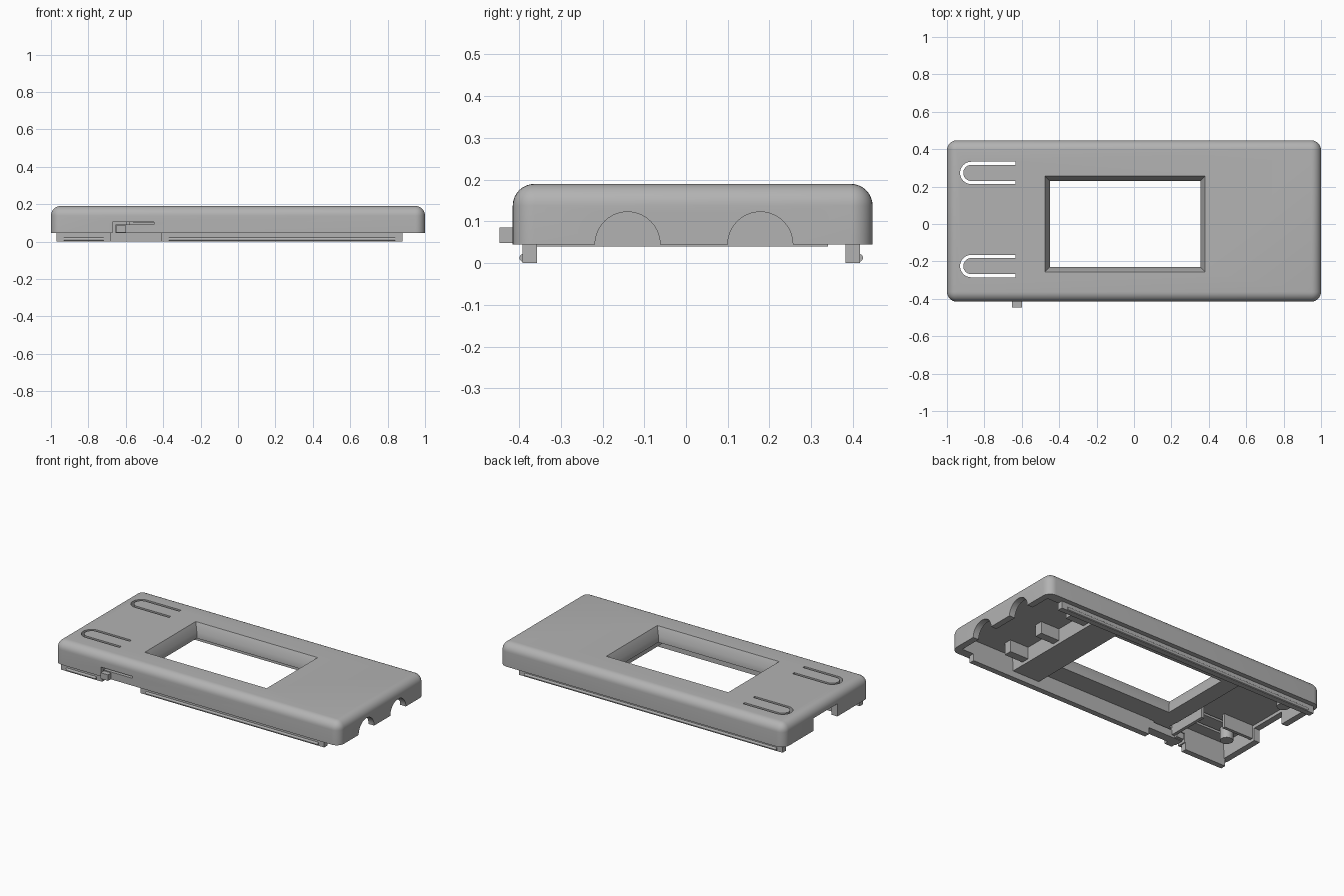
import bpy, bmesh, math
from mathutils import Vector

if "Cube" in bpy.data.objects:
    bpy.data.objects.remove(bpy.data.objects["Cube"], do_unlink=True)

grey = bpy.data.materials.new("matte grey")
grey.use_nodes = True
grey.diffuse_color = (0.45, 0.45, 0.45, 1)
grey.node_tree.nodes["Principled BSDF"].inputs["Base Color"].default_value = grey.diffuse_color


def finish(name, bm):
    bmesh.ops.recalc_face_normals(bm, faces=bm.faces)
    mesh = bpy.data.meshes.new(name)
    bm.to_mesh(mesh)
    bm.free()
    mesh.materials.append(grey)
    obj = bpy.data.objects.new(name, mesh)
    bpy.context.collection.objects.link(obj)
    return obj


def box(name, x, y, z, flare=0, bevel=0):
    """Box from ranges; flare widens the top, bevel rounds all edges but the bottom ones."""
    bm = bmesh.new()
    bmesh.ops.create_cube(bm, size=1)
    for v in bm.verts:
        grow = flare if v.co.z > 0 else 0
        v.co = Vector((x[v.co.x > 0] + math.copysign(grow, v.co.x),
                       y[v.co.y > 0] + math.copysign(grow, v.co.y),
                       z[v.co.z > 0]))
    if bevel:
        edges = [e for e in bm.edges if any(v.co.z > z[0] + 1e-4 for v in e.verts)]
        bmesh.ops.bevel(bm, geom=edges, offset=bevel, segments=8, profile=0.5, affect='EDGES')
    return finish(name, bm)


def prism(name, points, z0, z1):
    bm = bmesh.new()
    face = bm.faces.new([bm.verts.new((px, py, z0)) for px, py in points])
    new = bmesh.ops.extrude_face_region(bm, geom=[face])["geom"]
    bmesh.ops.translate(bm, vec=(0, 0, z1 - z0),
                        verts=[g for g in new if isinstance(g, bmesh.types.BMVert)])
    return finish(name, bm)


def cylinder(name, centre, radius, length, axis):
    bm = bmesh.new()
    bmesh.ops.create_cone(bm, cap_ends=True, segments=40, radius1=radius, radius2=radius, depth=length)
    turn = Vector((0, 0, 1)).rotation_difference(Vector(axis)).to_matrix()
    bmesh.ops.rotate(bm, verts=bm.verts, matrix=turn, cent=(0, 0, 0))
    bmesh.ops.translate(bm, verts=bm.verts, vec=centre)
    return finish(name, bm)


def cut(target, cutter):
    cutter.hide_render = True
    mod = target.modifiers.new("cut", 'BOOLEAN')
    mod.operation, mod.solver, mod.object = 'DIFFERENCE', 'EXACT', cutter
    bpy.context.view_layer.objects.active = target
    bpy.ops.object.modifier_apply(modifier=mod.name)
    bpy.data.objects.remove(cutter, do_unlink=True)


def smooth(obj):
    bpy.ops.object.select_all(action='DESELECT')
    obj.select_set(True)
    bpy.context.view_layer.objects.active = obj
    bpy.ops.object.shade_smooth_by_angle(angle=math.radians(30))


def arc(cx, cy, r, start, end, steps=16):
    return [(cx + r * math.cos(math.radians(start + (end - start) * i / steps)),
             cy + r * math.sin(math.radians(start + (end - start) * i / steps)))
            for i in range(steps + 1)]


# Rounded shell, hollow from below with deeper pockets at both ends
shell = box("cover_shell", (-1, 1), (-0.415, 0.447), (0.045, 0.19), bevel=0.052)
inner_y = (-0.36, 0.385)
cut(shell, box("cavity", (-0.96, 0.96), inner_y, (0, 0.1)))
cut(shell, box("left_pocket", (0.59, 0.96), inner_y, (0.05, 0.135)))
cut(shell, box("right_pocket", (-0.96, -0.56), inner_y, (0.05, 0.145)))

# Screen window with sloping rim
cut(shell, box("window", (-0.45, 0.355), (-0.23, 0.23), (0.05, 0.3)))
cut(shell, box("window_rim", (-0.45, 0.355), (-0.23, 0.23), (0.14, 0.191), flare=0.026))

# Round cable openings on one end, port opening on the other
holes = (-0.14, 0.178)
for y in holes:
    cut(shell, cylinder("cable_hole", (0.95, y, 0.045), 0.078, 0.2, (1, 0, 0)))
cut(shell, box("port", (-1.1, -0.9), (-0.09, 0.15), (0, 0.125)))

# U-shaped slots that free two spring buttons, each with a plunger below
for y in (-0.225, 0.273):
    outline = ([(-0.633, y + 0.06)] + arc(-0.87, y, 0.06, 90, 270) + [(-0.633, y - 0.06)]
               + [(-0.633, y - 0.043)] + arc(-0.87, y, 0.043, 270, 90) + [(-0.633, y + 0.043)])
    cut(shell, prism("button_slot", outline, 0.05, 0.3))
    smooth(cylinder("button_plunger", (-0.87, y, 0.115), 0.038, 0.09, (0, 0, 1)))

# Slits around the sliding switch
cut(shell, box("switch_slit", (-0.672, -0.45), (-0.5, -0.3), (0.092, 0.104)))
cut(shell, box("switch_slit_end", (-0.672, -0.655), (-0.5, -0.3), (0, 0.1)))
smooth(shell)

# Switch knob
box("switch_knob", (-0.652, -0.6), (-0.447, -0.34), (0.048, 0.086))

# Snap-in rails with raised ridges on their outer sides
for name, x, y, ridge_y in (
        ("front_rail_short", (-0.97, -0.68), (-0.392, -0.357), -0.39),
        ("front_rail_long", (-0.41, 0.88), (-0.392, -0.357), -0.39),
        ("back_rail", (-0.97, 0.88), (0.382, 0.417), 0.415)):
    rail = box(name, x, y, (0, 0.1))
    if name != "back_rail":
        cut(rail, box("slit_gap", (-0.675, -0.45), (-0.5, -0.3), (0.09, 0.105)))
    length = x[1] - x[0] - 0.08
    smooth(cylinder(name + "_ridge", ((x[0] + x[1]) / 2, ridge_y, 0.013), 0.009, length, (1, 0, 0)))

# Cross plate and cable channel walls inside the cable end
box("cross_plate", (0.4, 0.59), (-0.362, 0.34), (0.04, 0.11))
for y in (-0.25, 0.02, 0.285):
    box("channel_wall", (0.585, 0.72), (y - 0.025, y + 0.025), (0.06, 0.14))

# Low walls around the front spring button
box("button_wall_side", (-0.955, -0.75), (-0.12, -0.1), (0.06, 0.15))
box("button_wall_end", (-0.6, -0.58), (-0.365, -0.1), (0.06, 0.15))
